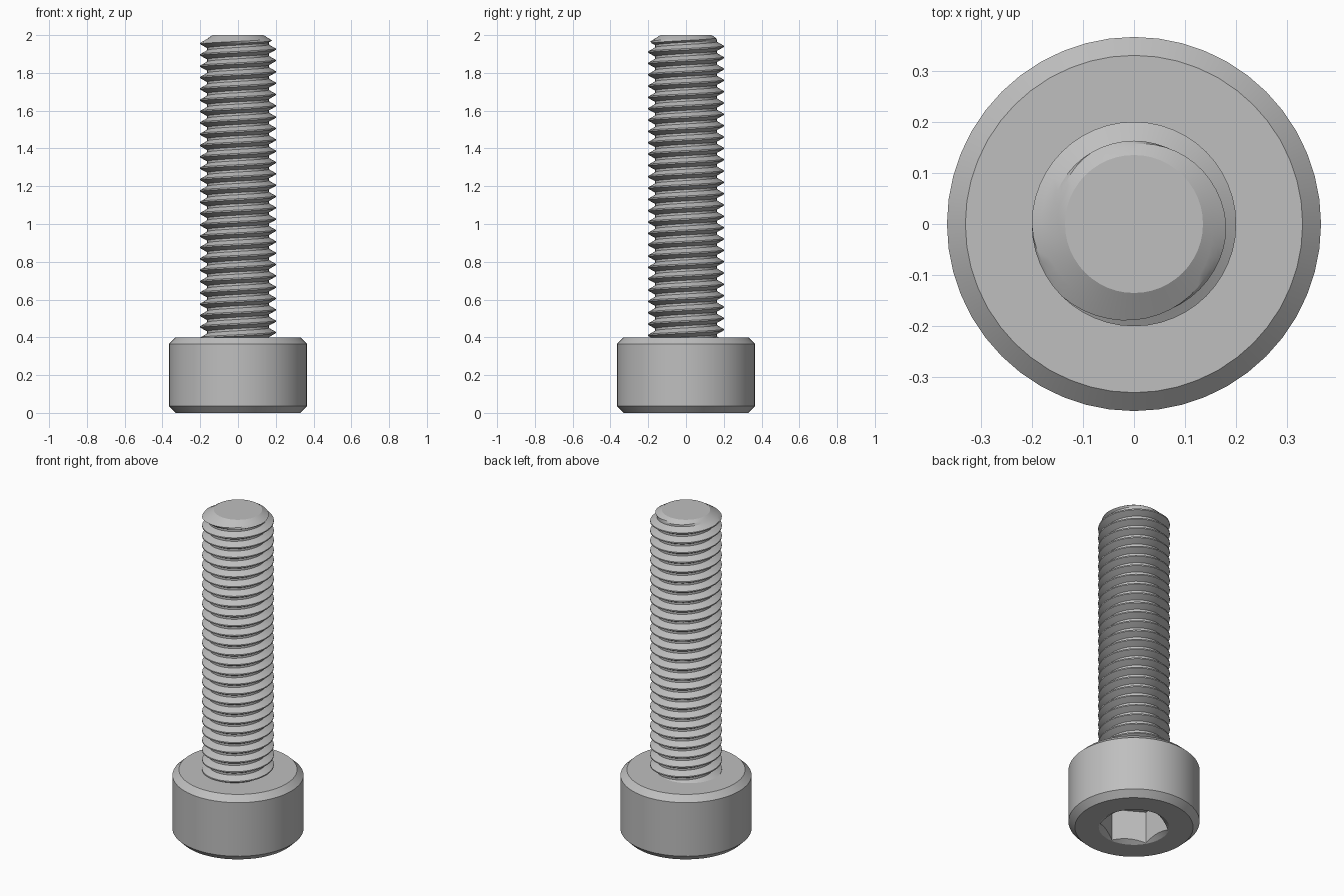
import bpy, bmesh, math

cube = bpy.data.objects.get("Cube")
if cube:
    bpy.data.objects.remove(cube, do_unlink=True)

SEGMENTS = 48
TOP, HEAD_TOP = 2.0, 0.4
CREST, ROOT, TIP = 0.2, 0.163, 0.135
PITCH = 0.06

steel = bpy.data.materials.new("grey_steel")
steel.use_nodes = True
colour = (0.52, 0.52, 0.52, 1)
steel.diffuse_color = colour
steel.node_tree.nodes["Principled BSDF"].inputs["Base Color"].default_value = colour


def make_object(name, bm):
    bmesh.ops.recalc_face_normals(bm, faces=bm.faces)
    mesh = bpy.data.meshes.new(name)
    bm.to_mesh(mesh)
    bm.free()
    mesh.materials.append(steel)
    obj = bpy.data.objects.new(name, mesh)
    bpy.context.collection.objects.link(obj)
    return obj


def lathe(name, profile, sides, turn=0.0):
    """Closed solid of revolution from (radius, height) pairs."""
    bm = bmesh.new()
    rings = []
    for r, z in profile:
        angles = [turn + math.tau * i / sides for i in range(sides)]
        rings.append([bm.verts.new((r * math.cos(a), r * math.sin(a), z)) for a in angles])
    for low, high in zip(rings, rings[1:]):
        for i in range(sides):
            j = (i + 1) % sides
            bm.faces.new((low[i], low[j], high[j], high[i]))
    bm.faces.new(rings[0])
    bm.faces.new(rings[-1])
    return make_object(name, bm)


def smooth(obj, degrees):
    bpy.ops.object.select_all(action="DESELECT")
    obj.select_set(True)
    bpy.context.view_layer.objects.active = obj
    bpy.ops.object.shade_smooth_by_angle(angle=math.radians(degrees))


def cut(target, cutter):
    bpy.context.view_layer.objects.active = target
    mod = target.modifiers.new("cut", "BOOLEAN")
    mod.operation = "DIFFERENCE"
    mod.solver = "EXACT"
    mod.object = cutter
    bpy.ops.object.modifier_apply(modifier=mod.name)
    bpy.data.objects.remove(cutter, do_unlink=True)


# Cylindrical head with bevelled rims
head = lathe("screw_head", [(0.33, 0), (0.366, 0.036), (0.366, 0.366), (0.33, HEAD_TOP)], SEGMENTS)

# Hexagonal drive socket with a countersunk mouth
cut(head, lathe("socket_cutter", [(0.1925, -0.05), (0.1925, 0.2)], 6, math.pi / 2))
cut(head, lathe("countersink_cutter", [(0.227, -0.02), (0.197, 0), (0.152, 0.03)], SEGMENTS))
smooth(head, 25)

# Threaded shank: a helical sweep of the thread profile, trimmed by the tip cone
tooth = [(0.0, ROOT), (0.2, ROOT), (0.36, (ROOT + CREST) / 2), (0.53, CREST),
         (0.65, CREST), (0.82, (ROOT + CREST) / 2)]
base = HEAD_TOP - 0.01
turns = math.ceil((TOP - base) / PITCH) + 2

bm = bmesh.new()
columns = []
for i in range(SEGMENTS + 1):
    a = math.tau * i / SEGMENTS
    column = []
    for k in range(-2, turns):
        for part, radius in tooth:
            z = base + PITCH * (k + part + i / SEGMENTS)
            z = min(max(z, base), TOP)
            r = ROOT if z <= base else min(radius, TIP + (TOP - z) * 1.6)
            column.append(bm.verts.new((r * math.cos(a), r * math.sin(a), z)))
    columns.append(column)
for left, right in zip(columns, columns[1:]):
    for j in range(len(left) - 1):
        bm.faces.new((left[j], right[j], right[j + 1], left[j + 1]))
bmesh.ops.remove_doubles(bm, verts=bm.verts, dist=0.0002)
bmesh.ops.dissolve_degenerate(bm, edges=bm.edges, dist=0.0001)
bmesh.ops.holes_fill(bm, edges=[e for e in bm.edges if e.is_boundary], sides=0)
smooth(make_object("threaded_shank", bm), 25)
